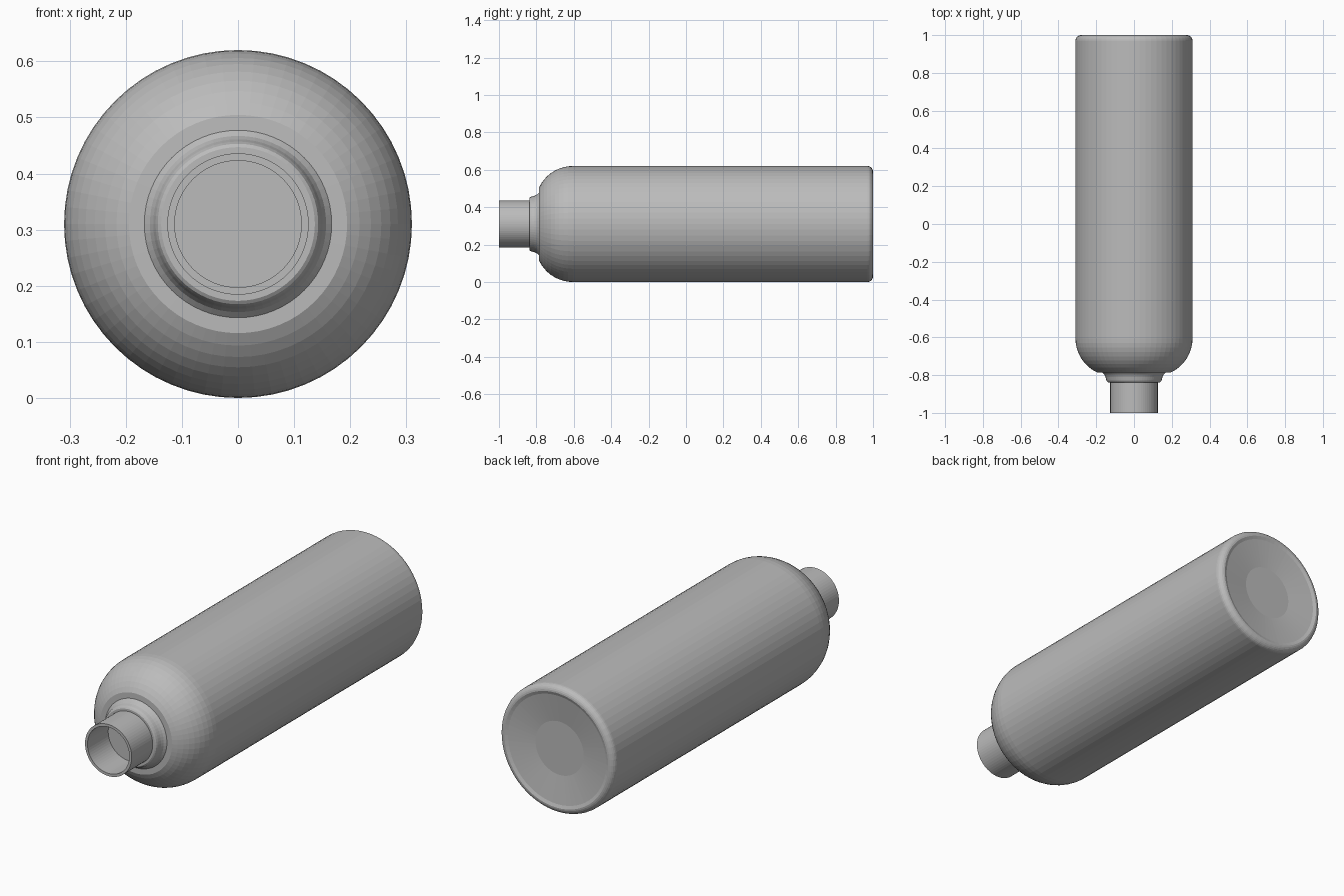
import bpy, bmesh, math

if "Cube" in bpy.data.objects:
    bpy.data.objects.remove(bpy.data.objects["Cube"])

SIDES = 64
RADIUS = 0.31

grey = bpy.data.materials.new("plain grey")
grey.diffuse_color = (0.5, 0.5, 0.5, 1)
grey.use_nodes = True
grey.node_tree.nodes["Principled BSDF"].inputs["Base Color"].default_value = grey.diffuse_color


def lathe(name, profile):
    """Spin (radius, y) points around the bottle's lengthwise axis."""
    bm = bmesh.new()
    rings = []
    for r, y in profile:
        ring = []
        for i in range(SIDES):
            a = 2 * math.pi * i / SIDES
            ring.append(bm.verts.new((r * math.cos(a), y, RADIUS + r * math.sin(a))))
        rings.append(ring)
    for a, b in zip(rings, rings[1:]):
        for i in range(SIDES):
            j = (i + 1) % SIDES
            bm.faces.new((a[i], a[j], b[j], b[i]))
    bm.faces.new(rings[0])
    bm.faces.new(rings[-1])
    bmesh.ops.recalc_face_normals(bm, faces=bm.faces)
    mesh = bpy.data.meshes.new(name)
    bm.to_mesh(mesh)
    bm.free()
    mesh.materials.append(grey)
    obj = bpy.data.objects.new(name, mesh)
    bpy.context.collection.objects.link(obj)
    return obj


def arc(cr, cy, rr, ry, start, end, steps):
    """Elliptical arc in (radius, y), angles in degrees."""
    angles = [math.radians(start + (end - start) * i / steps) for i in range(steps + 1)]
    return [(cr + rr * math.cos(t), cy + ry * math.sin(t)) for t in angles]


# Neck: recessed floor, inner wall, rim and outer wall
profile = [(0.113, -0.84), (0.113, -1.0), (0.126, -1.0), (0.126, -0.838)]
# Collar flaring out into the shoulder
profile += [(0.137, -0.838), (0.143, -0.834), (0.147, -0.825),
            (0.151, -0.81), (0.157, -0.797), (0.167, -0.787)]
# Rounded shoulder
profile += arc(0.11, -0.605, 0.20, 0.20, -65, 0, 9)
# Straight body, rounded base edge
profile += arc(0.28, 0.97, 0.03, 0.03, 0, 90, 6)
# Shallow hollow in the base
profile += [(0.265, 0.994), (0.13, 0.975)]

lathe("bottle", profile)
